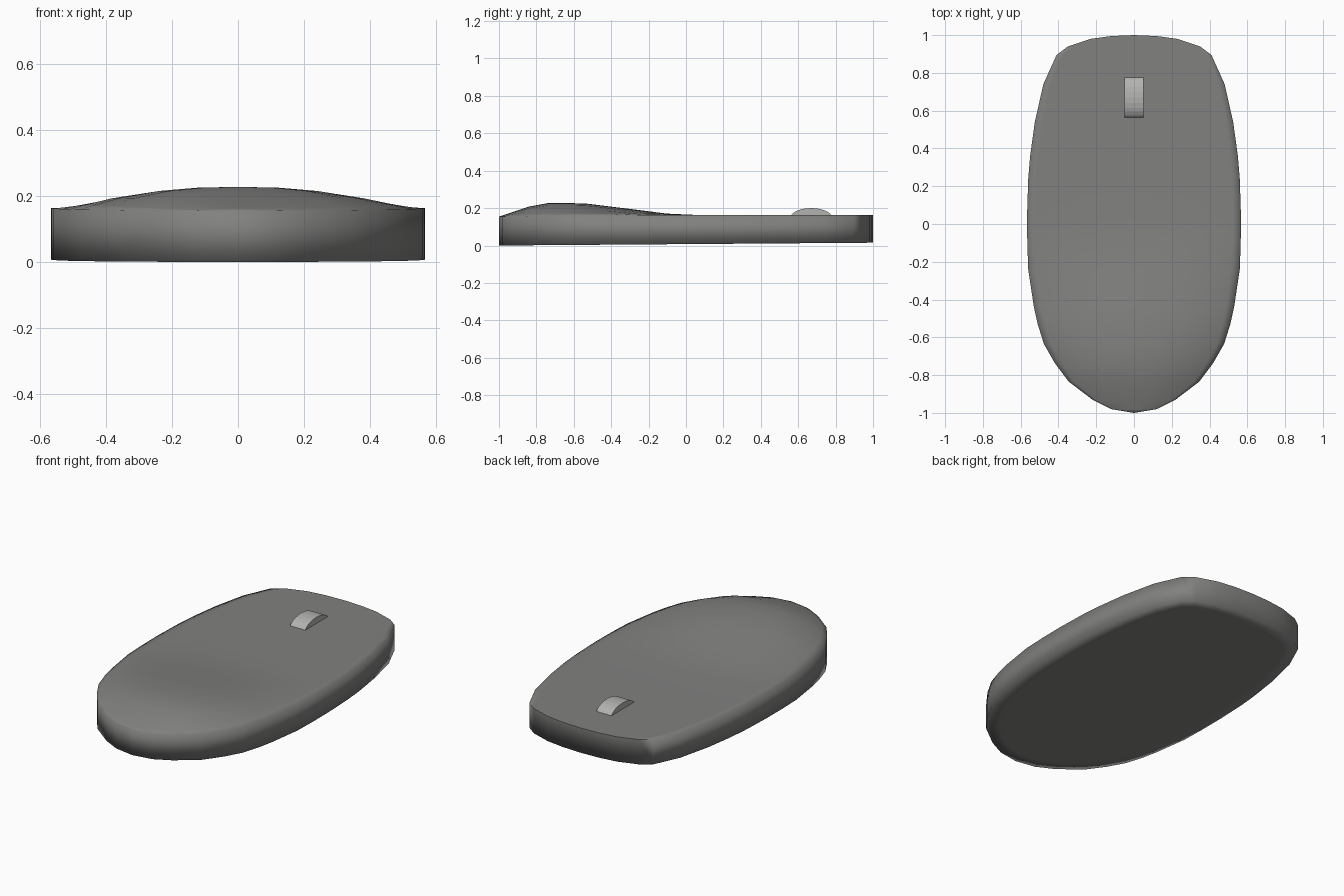
import bpy, bmesh, math

if "Cube" in bpy.data.objects:
    bpy.data.objects.remove(bpy.data.objects["Cube"])

# Half outline seen from above: (half width, y), rear to front
OUTLINE = [(0.12, -0.98), (0.22, -0.93), (0.345, -0.835), (0.42, -0.735), (0.477, -0.635),
           (0.51, -0.53), (0.53, -0.44), (0.56, -0.24), (0.565, -0.1), (0.566, 0.05),
           (0.56, 0.24), (0.55, 0.36), (0.525, 0.54), (0.48, 0.74), (0.41, 0.895),
           (0.35, 0.94), (0.23, 0.98), (0.12, 0.995)]
PALM = [(-1, 0), (-0.78, 0.07), (-0.56, 0.068), (-0.3, 0.034), (-0.07, 0.004), (0.08, 0), (1, 0)]
RIM = [(-1, 0.155), (-0.4, 0.161), (0, 0.163), (1, 0.163)]
COLS = [-1, -0.92, -0.75, -0.5, -0.25, 0, 0.25, 0.5, 0.75, 0.92, 1]


def lerp(table, y):
    for (a, p), (b, q) in zip(table, table[1:]):
        if y <= b:
            return p + (q - p) * (y - a) / (b - a)
    return table[-1][1]


def grey(obj, v):
    m = bpy.data.materials.new(obj.name + "_grey")
    m.diffuse_color = (v, v, v * 0.98, 1)
    m.use_nodes = True
    m.node_tree.nodes["Principled BSDF"].inputs["Base Color"].default_value = m.diffuse_color
    obj.data.materials.append(m)


def make(name, bm):
    bmesh.ops.recalc_face_normals(bm, faces=bm.faces)
    me = bpy.data.meshes.new(name)
    bm.to_mesh(me)
    bm.free()
    obj = bpy.data.objects.new(name, me)
    bpy.context.collection.objects.link(obj)
    return obj


# Body: top surface with a raised palm rest
bm = bmesh.new()
rows = []
for w, y in OUTLINE:
    rows.append([bm.verts.new((t * w, y, lerp(RIM, y) + lerp(PALM, y) * (1 - abs(t) ** 2.5)))
                 for t in COLS])
rear = bm.verts.new((0, -1, 0.155))
front = bm.verts.new((0, 1, 0.163))
for a, b in zip(rows, rows[1:]):
    for i in range(len(COLS) - 1):
        bm.faces.new((a[i], a[i + 1], b[i + 1], b[i]))
for row, tip in ((rows[0], rear), (rows[-1], front)):
    for i in range(len(COLS) - 1):
        bm.faces.new((row[i], row[i + 1], tip))

# Body: straight side wall and slightly tilted base
ring = [r[-1] for r in rows] + [front] + [r[0] for r in reversed(rows)] + [rear]
low = [bm.verts.new((v.co.x, v.co.y, 0.0075 * (1 + v.co.y))) for v in ring]
inner = [bm.verts.new((v.co.x * 0.88, v.co.y * 0.93, 0.0075 * (1 + v.co.y * 0.93))) for v in ring]
n = len(ring)
for i in range(n):
    j = (i + 1) % n
    bm.faces.new((ring[i], ring[j], low[j], low[i]))
    bm.faces.new((low[i], low[j], inner[j], inner[i]))
bm.faces.new(inner)
for f in bm.faces:
    f.smooth = True
# crisp crease along the nose
for i in range(n):
    e = bm.edges.get((ring[i], ring[(i + 1) % n]))
    if min(v.co.y for v in e.verts) > 0.88:
        e.smooth = False
body = make("mouse_body", bm)
grey(body, 0.22)

# Scroll wheel: the arc showing above the body
bm = bmesh.new()
N = 12
arc = [(0.67 + 0.11 * math.cos(math.pi * i / N), 0.15 + 0.05 * math.sin(math.pi * i / N))
       for i in range(N + 1)]
left = [bm.verts.new((-0.05, y, z)) for y, z in arc]
right = [bm.verts.new((0.05, y, z)) for y, z in arc]
bm.faces.new(left)
bm.faces.new(right)
for i in range(N + 1):
    j = (i + 1) % (N + 1)
    bm.faces.new((left[i], left[j], right[j], right[i]))
wheel = make("scroll_wheel", bm)
grey(wheel, 0.45)
